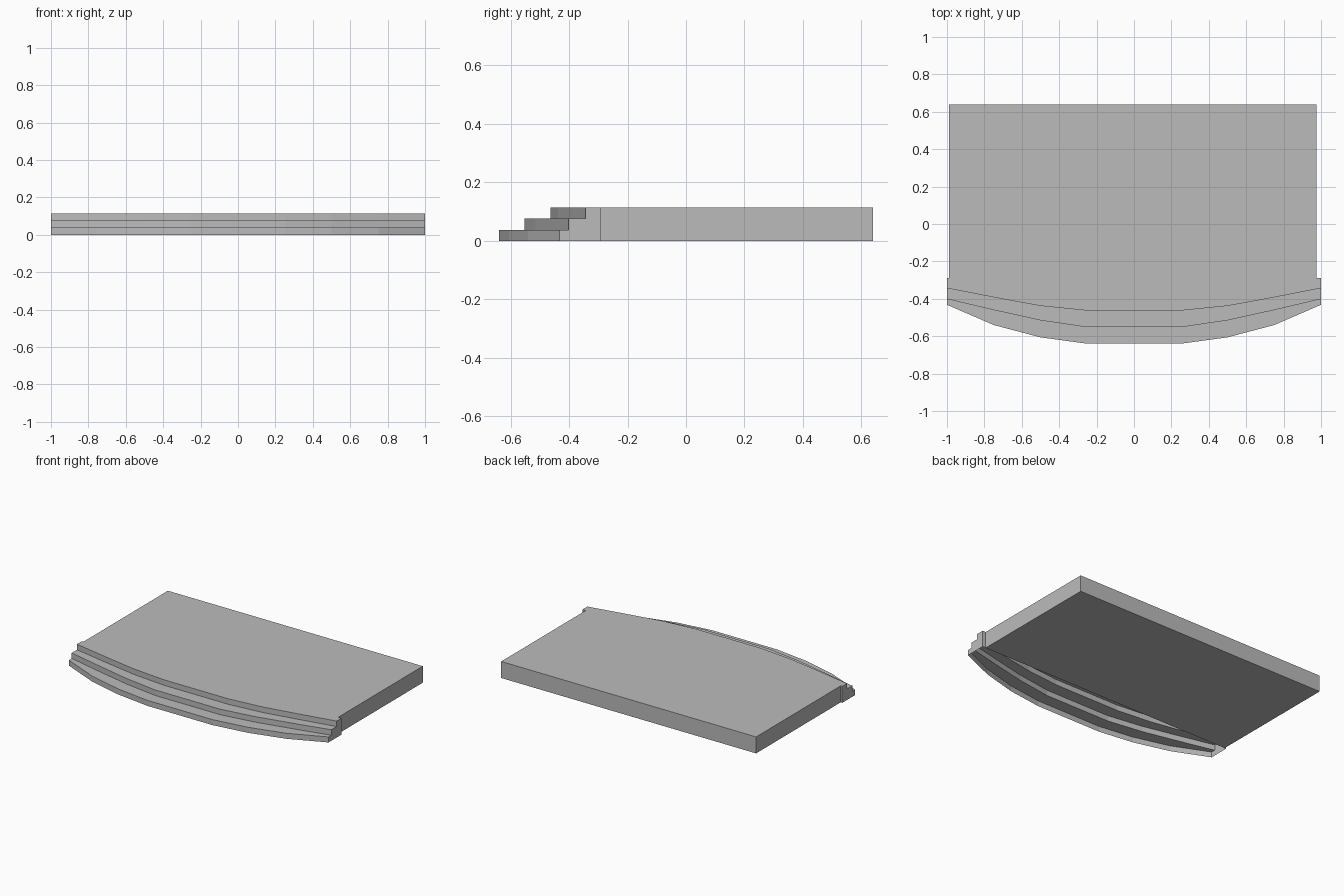
import bpy
import bmesh

cube = bpy.data.objects.get("Cube")
if cube:
    bpy.data.objects.remove(cube, do_unlink=True)

stone = bpy.data.materials.new("grey_stone")
stone.use_nodes = True
stone.diffuse_color = (0.5, 0.5, 0.5, 1)
stone.node_tree.nodes["Principled BSDF"].inputs["Base Color"].default_value = (0.5, 0.5, 0.5, 1)

HEIGHT = 0.115
BACK = -0.29


def finish(name, bm):
    bmesh.ops.recalc_face_normals(bm, faces=bm.faces)
    mesh = bpy.data.meshes.new(name)
    bm.to_mesh(mesh)
    bm.free()
    mesh.materials.append(stone)
    obj = bpy.data.objects.new(name, mesh)
    bpy.context.scene.collection.objects.link(obj)
    return obj


# Platform slab, joined to the steps along its front
bm = bmesh.new()
left, right, rear = 0.975, -0.988, 0.64
bmesh.ops.create_cube(bm, size=1)
for v in bm.verts:
    v.co.x = left if v.co.x > 0 else right
    v.co.y = rear if v.co.y > 0 else BACK
    v.co.z = HEIGHT if v.co.z > 0 else 0
bm.normal_update()
bmesh.ops.delete(bm, geom=[f for f in bm.faces if f.normal.y < -0.9], context='FACES_ONLY')
finish("platform", bm)

# Curved front steps: an open-bottomed shell swept through mirrored edge curves
half_x = (0.25, 0.5, 0.75, 1.0)
low = (-0.64, -0.606, -0.54, -0.432)
mid = (-0.552, -0.515, -0.46, -0.401)
top = (-0.463, -0.438, -0.392, -0.343)
back = (BACK,) * 4
rise = HEIGHT / 3
profile = [(low, 0), (low, rise), (mid, rise), (mid, 2 * rise),
           (top, 2 * rise), (top, HEIGHT), (back, HEIGHT), (back, 0)]

bm = bmesh.new()
rows = []
for curve, z in profile:
    side = list(zip(half_x, curve))
    points = [(-x, y) for x, y in reversed(side)] + side
    rows.append([bm.verts.new((x, y, z)) for x, y in points])
for a, b in zip(rows, rows[1:]):
    for i in range(len(a) - 1):
        bm.faces.new((a[i], a[i + 1], b[i + 1], b[i]))
# Stepped end walls
for end in (0, -1):
    bm.faces.new([row[end] for row in rows])
finish("front_steps", bm)
